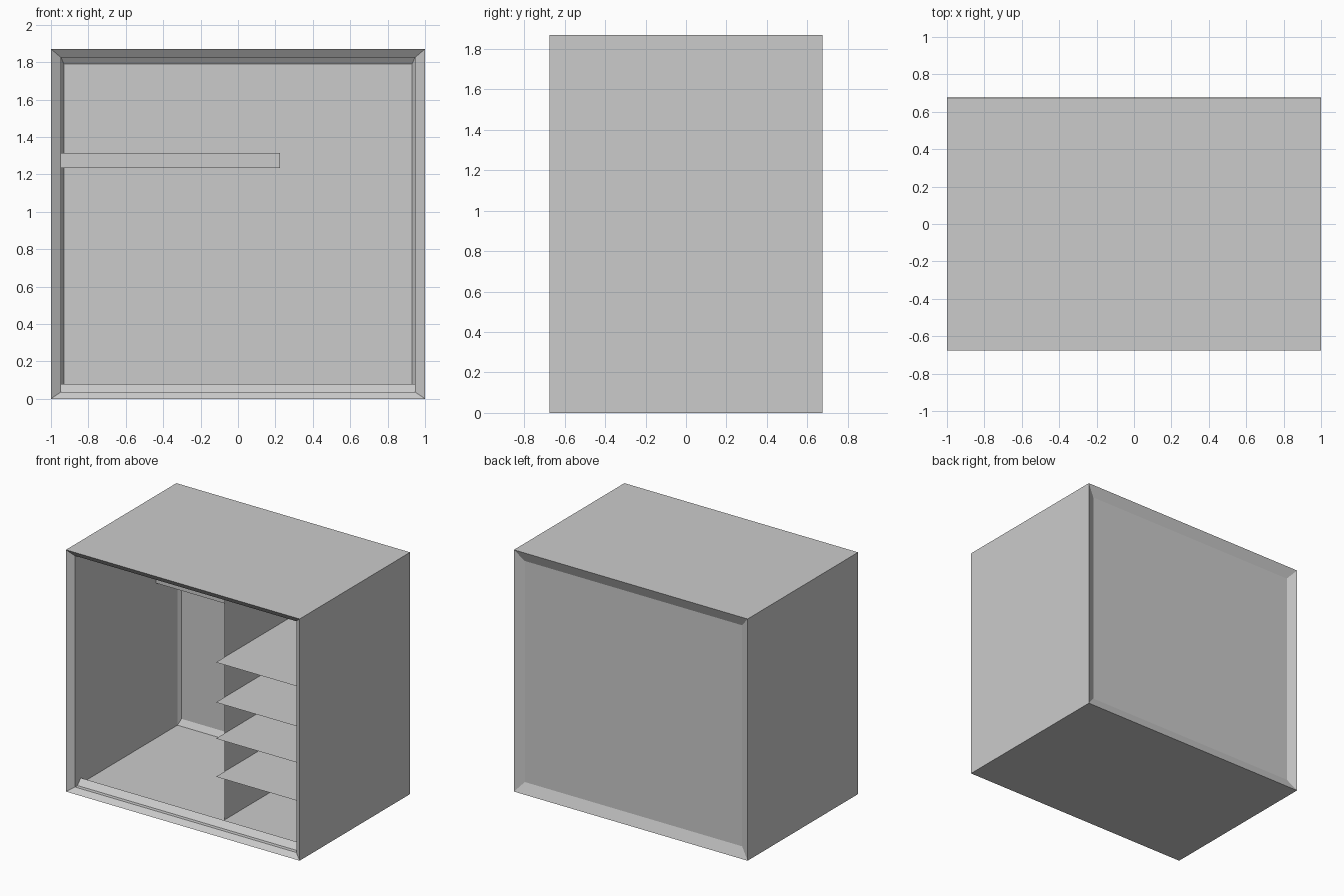
import bpy, bmesh

if "Cube" in bpy.data.objects:
    bpy.data.objects.remove(bpy.data.objects["Cube"])


def make_object(name, bm):
    mesh = bpy.data.meshes.new(name)
    bm.to_mesh(mesh)
    bm.free()
    obj = bpy.data.objects.new(name, mesh)
    bpy.context.collection.objects.link(obj)
    return obj


def sheet(name, corners):
    """Single thin flat panel."""
    bm = bmesh.new()
    bm.faces.new([bm.verts.new(c) for c in corners])
    return make_object(name, bm)


# Cabinet shell: rectangular rings (half width, bottom, top, y)
# from the outer back panel, around the front rim, to the inner back panel
rings = [
    (0.93, 0.08, 1.79, 0.642),
    (1.00, 0.00, 1.87, 0.675),
    (1.00, 0.00, 1.87, -0.675),
    (0.947, 0.036, 1.825, -0.64),
    (0.947, 0.036, 1.825, 0.612),
    (0.93, 0.08, 1.79, 0.638),
]
bm = bmesh.new()
loops = []
for w, lo, hi, y in rings:
    loops.append([bm.verts.new((x, y, z))
                  for x, z in ((-w, lo), (w, lo), (w, hi), (-w, hi))])
for a, b in zip(loops, loops[1:]):
    for i in range(4):
        j = (i + 1) % 4
        bm.faces.new((a[i], a[j], b[j], b[i]))
bm.faces.new(loops[0])
bm.faces.new(loops[-1])
bmesh.ops.recalc_face_normals(bm, faces=bm.faces)
make_object("cabinet_shell", bm)

# Upright divider between hanging space and shelves
left, right, back = 0.225, 0.947, 0.63
sheet("divider", [(left, -0.485, 0.036), (left, back, 0.036),
                  (left, back, 1.825), (left, -0.485, 1.825)])

# Shelves
for i, z in enumerate((0.41, 0.705, 0.985, 1.295)):
    sheet(f"shelf_{i + 1}", [(left, -0.59, z), (right, -0.59, z),
                             (right, back, z), (left, back, z)])

# Flat hanging rail
sheet("hanging_rail", [(-0.947, 0.35, 1.235), (left, 0.35, 1.235),
                       (left, 0.35, 1.315), (-0.947, 0.35, 1.315)])

# Sloping sill lip behind the front opening
sheet("sill_lip", [(-0.947, -0.61, 0.036), (0.947, -0.61, 0.036),
                   (0.947, -0.57, 0.08), (-0.947, -0.57, 0.08)])
